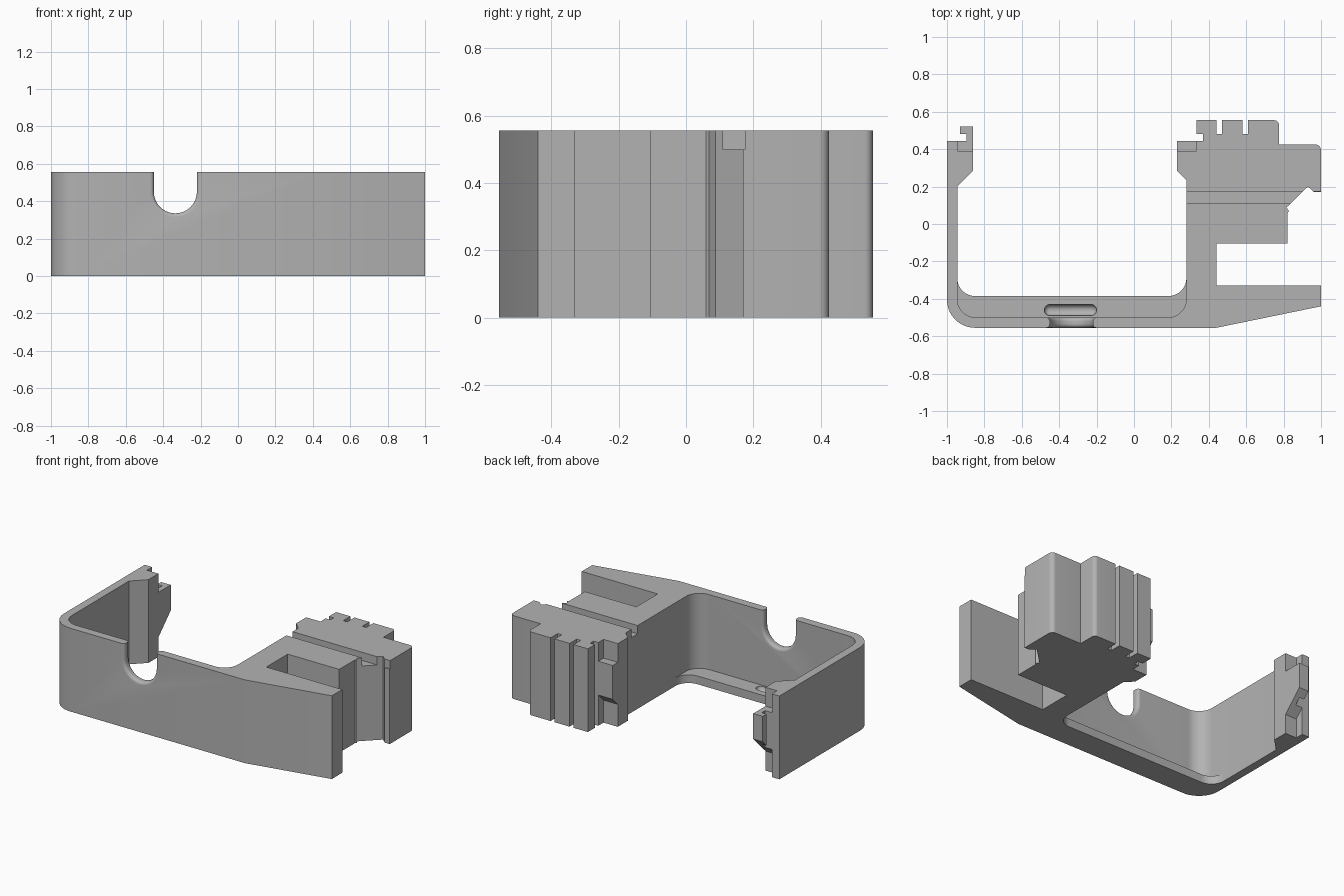
import bpy, bmesh
from math import sin, cos, radians, pi
from mathutils import Vector

if "Cube" in bpy.data.objects:
    bpy.data.objects.remove(bpy.data.objects["Cube"])

H = 0.555        # overall height
LEDGE = 0.055    # thickness of the bottom ledge

grey = bpy.data.materials.new("plain grey")
grey.use_nodes = True
colour = (0.45, 0.45, 0.45, 1)
grey.diffuse_color = colour
grey.node_tree.nodes["Principled BSDF"].inputs["Base Color"].default_value = colour


def arc(cx, cy, r, start, end, n=10):
    """Points along a circular arc, angles in degrees."""
    steps = [radians(start + (end - start) * i / n) for i in range(n + 1)]
    return [(cx + r * cos(a), cy + r * sin(a)) for a in steps]


def loft(name, rings):
    """Closed solid through rings with equal point counts."""
    bm = bmesh.new()
    loops = [[bm.verts.new(p) for p in ring] for ring in rings]
    for a, b in zip(loops, loops[1:]):
        for i in range(len(a)):
            j = (i + 1) % len(a)
            bm.faces.new((a[i], a[j], b[j], b[i]))
    bm.faces.new(loops[0][::-1])
    bm.faces.new(loops[-1])
    bmesh.ops.recalc_face_normals(bm, faces=bm.faces)
    mesh = bpy.data.meshes.new(name)
    bm.to_mesh(mesh)
    bm.free()
    mesh.materials.append(grey)
    obj = bpy.data.objects.new(name, mesh)
    bpy.context.collection.objects.link(obj)
    return obj


def extrude(name, outline, z0, z1):
    return loft(name, [[(x, y, z) for x, y in outline] for z in (z0, z1)])


def activate(obj):
    bpy.ops.object.select_all(action="DESELECT")
    obj.select_set(True)
    bpy.context.view_layer.objects.active = obj


def cut(obj, cutter):
    cutter.hide_render = True
    mod = obj.modifiers.new("cut", "BOOLEAN")
    mod.operation = "DIFFERENCE"
    mod.solver = "EXACT"
    mod.object = cutter
    activate(obj)
    bpy.ops.object.modifier_apply(modifier=mod.name)
    bpy.data.objects.remove(cutter)


def rect(x0, y0, x1, y1):
    return [(x0, y0), (x1, y0), (x1, y1), (x0, y1)]


# Main bracket: left wall, front wall, tapered arm and grooved block
outline = [(-1, 0.445)]
outline += arc(-0.85, -0.405, 0.15, 180, 270)
outline += [(0.44, -H), (1, -0.44), (1, -0.33), (0.44, -0.33), (0.44, -0.105),
            (0.82, -0.105), (0.82, 0.06), (0.829, 0.068), (0.815, 0.088),
            (0.93, 0.2), (0.963, 0.17), (1, 0.17)]
outline += arc(0.97, 0.395, 0.03, 0, 90, 6) + [(0.775, 0.425)]
outline += arc(0.75, 0.53, 0.025, 0, 90, 6)
for right, left in ((0.61, 0.58), (0.47, 0.44)):
    outline += [(right, H), (right, 0.48), (left, 0.48), (left, H)]
outline += [(0.335, H), (0.335, 0.48), (0.37, 0.48), (0.37, 0.445), (0.335, 0.445),
            (0.335, 0.39), (0.23, 0.39), (0.23, 0.285), (0.28, 0.235)]
outline += arc(0.18, -0.4, 0.1, 0, -90)
outline += arc(-0.845, -0.4, 0.1, -90, -180)
outline += [(-0.945, 0.2), (-0.86, 0.285), (-0.86, 0.39), (-0.945, 0.39), (-0.945, 0.445)]
bracket = extrude("bracket", outline, 0, H)

# Groove across the top of the block
cut(bracket, extrude("groove_cutter", rect(0.2, 0.11, 1.1, 0.175), 0.5, 0.7))

# U-shaped notch in the front wall with rounded rims
F = 0.02


def notch_ring(y, grow):
    r = 0.115 + grow
    pts = arc(-0.335, 0.45, r, 180, 360, 24)
    pts = [(-0.335 - r, 0.7)] + pts + [(-0.335 + r, 0.7)]
    return [(x, y, z) for x, z in pts]


angles = [i * pi / 12 for i in range(7)]
rings = [notch_ring(-0.6, F)]
rings += [notch_ring(-H + F - F * cos(a), F - F * sin(a)) for a in angles]
rings += [notch_ring(-0.5 - F + F * cos(a), F - F * sin(a)) for a in reversed(angles)]
rings += [notch_ring(-0.46, F)]
cut(bracket, loft("notch_cutter", rings))

# Ledge along the bottom inside the front wall
shelf = arc(0.185, -0.29, 0.095, 0, -90) + arc(-0.85, -0.29, 0.095, -90, -180)
shelf += [(-0.96, -0.29)] + arc(-0.85, -0.4, 0.11, 180, 270)
shelf += [(0.29, -0.51), (0.29, -0.29)]
ledge = extrude("ledge", shelf, 0, LEDGE)


# Rounded pocket in the ledge
def pocket_ring(r, z):
    pts = arc(-0.23, -0.46, r, -90, 90) + arc(-0.45, -0.46, r, 90, 270)
    return [(x, y, z) for x, y in pts]


rings = [pocket_ring(0.03, LEDGE + 0.05)]
rings += [pocket_ring(0.03 * cos(a), LEDGE - 0.03 * sin(a)) for a in angles[:-1]]
cut(ledge, loft("pocket_cutter", rings))


# Clips: lowered at the top, sloping away underneath
def clip(name, outline, base):
    low = [(x, y, base + (y - 0.39)) for x, y in outline]
    high = [(x, y, 0.43) for x, y in outline]
    return loft(name, [low, high])


left_clip = clip("left_hook", [(-0.945, 0.39), (-0.86, 0.39), (-0.86, 0.52), (-0.93, 0.52),
                               (-0.93, 0.48), (-0.895, 0.48), (-0.895, 0.445),
                               (-0.945, 0.445)], 0.13)
right_clip = clip("right_catch", rect(0.23, 0.39, 0.335, 0.445), 0.15)

# Smooth the rounded areas, keep the edges sharp
for part in (bracket, ledge, left_clip, right_clip):
    activate(part)
    bpy.ops.object.shade_smooth_by_angle(angle=radians(30))
